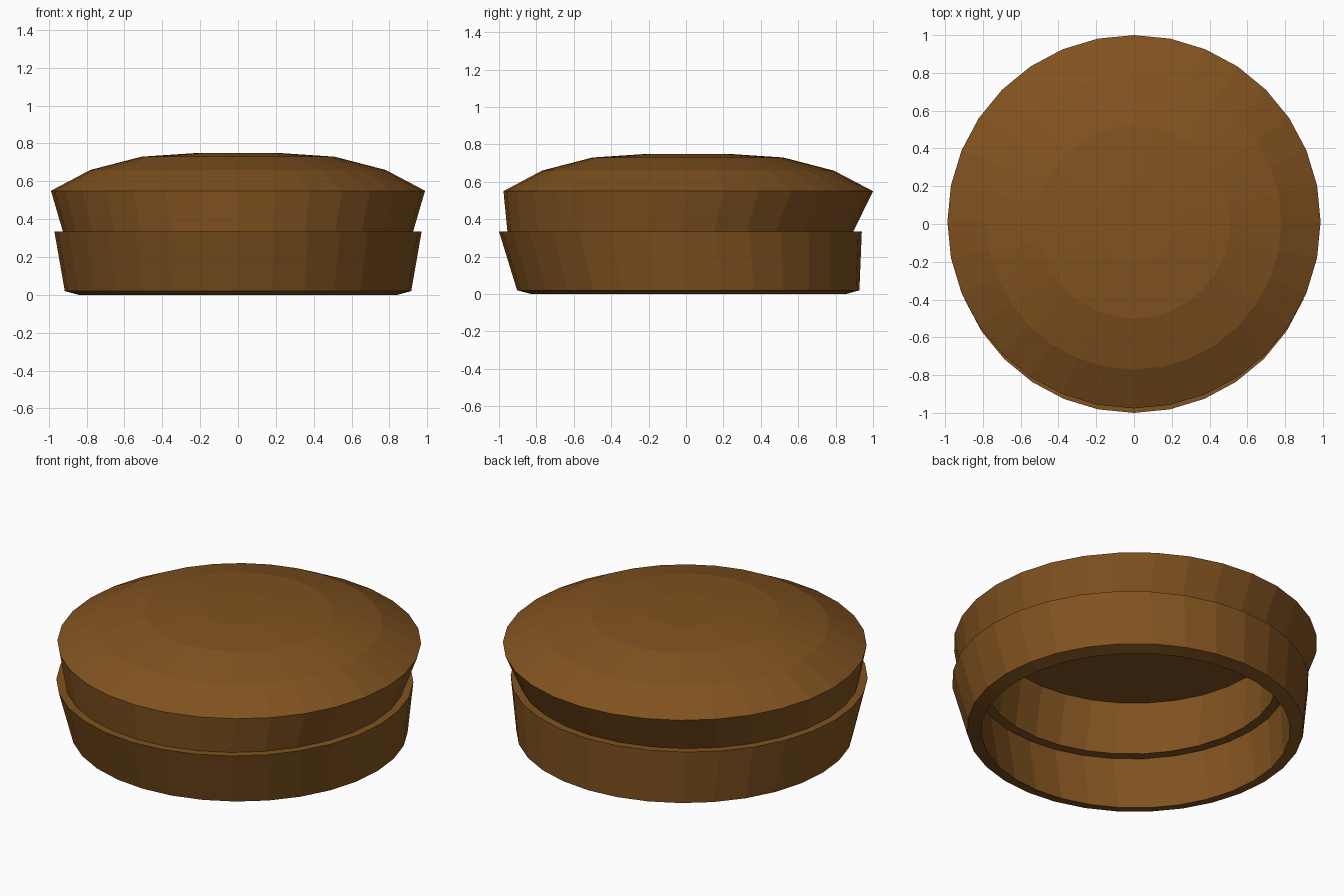
import bpy
import bmesh
from math import sin, cos, tau

if "Cube" in bpy.data.objects:
    bpy.data.objects.remove(bpy.data.objects["Cube"])

SIDES = 32

# Cross-section rings, inside ceiling to crown: (radius, height, y offset)
PROFILE = [
    (0.79, 0.63, 0.01),     # ceiling edge
    (0.80, 0.335, -0.03),   # upper inner wall
    (0.855, 0.335, -0.03),  # inner ledge
    (0.84, 0.0, 0.015),     # bottom opening
    (0.915, 0.02, 0.012),   # bevelled foot
    (0.97, 0.335, -0.03),   # lower band rim
    (0.925, 0.335, -0.03),  # outer ledge
    (0.988, 0.55, 0.012),   # flared shoulder
    (0.78, 0.66, 0.01),     # dome
    (0.51, 0.73, 0.01),
    (0.21, 0.75, 0.01),
]


def lathe(name, profile, material):
    """Skin the offset rings and close both ends."""
    bm = bmesh.new()
    rings = []
    for r, z, oy in profile:
        rings.append([bm.verts.new((r * cos(tau * i / SIDES),
                                    oy + r * sin(tau * i / SIDES), z))
                      for i in range(SIDES)])
    for a, b in zip(rings, rings[1:]):
        for i in range(SIDES):
            j = (i + 1) % SIDES
            bm.faces.new((a[i], a[j], b[j], b[i]))
    bm.faces.new(rings[0][::-1])
    bm.faces.new(rings[-1])
    bmesh.ops.recalc_face_normals(bm, faces=bm.faces)
    mesh = bpy.data.meshes.new(name)
    bm.to_mesh(mesh)
    bm.free()
    obj = bpy.data.objects.new(name, mesh)
    bpy.context.collection.objects.link(obj)
    mesh.materials.append(material)
    return obj


brown = bpy.data.materials.new("brown")
brown.diffuse_color = (0.22, 0.085, 0.014, 1)
brown.use_nodes = True
brown.node_tree.nodes["Principled BSDF"].inputs["Base Color"].default_value = brown.diffuse_color

# Domed cap with a hollow underside
lathe("domed_cap", PROFILE, brown)
